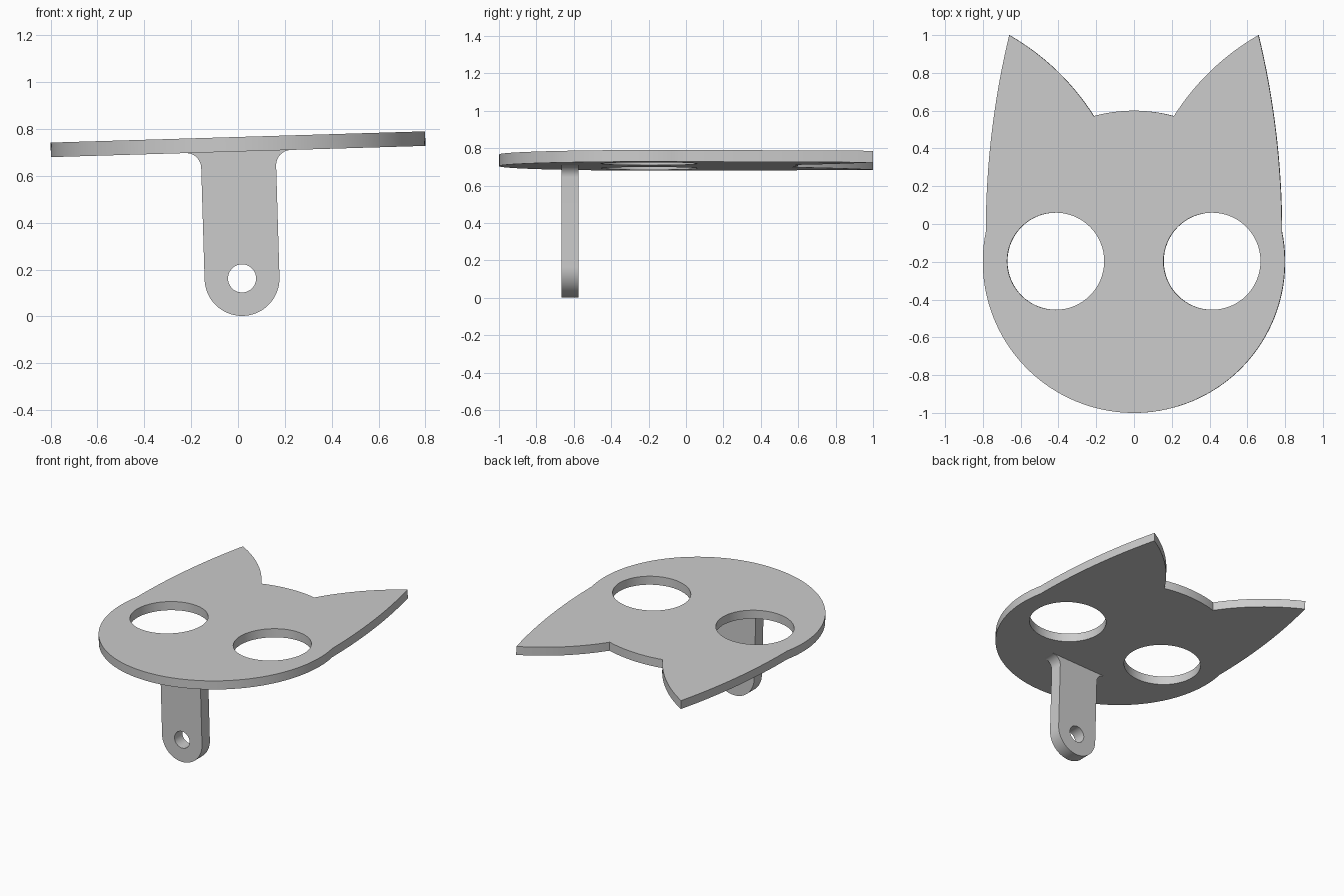
import bpy
import bmesh
from math import sin, cos, radians, atan2, pi
from mathutils import Matrix, Vector

cube = bpy.data.objects.get("Cube")
if cube:
    bpy.data.objects.remove(cube)

THICK = 0.062
HEAD_R, HEAD_Y = 0.8, -0.2

grey = bpy.data.materials.new("plain grey")
grey.use_nodes = True
grey.diffuse_color = (0.6, 0.6, 0.6, 1)
grey.node_tree.nodes["Principled BSDF"].inputs["Base Color"].default_value = (0.6, 0.6, 0.6, 1)


def arc(cx, cy, r, start, end, n):
    """Points on a circle between two angles in degrees."""
    angles = [radians(start + (end - start) * i / n) for i in range(n + 1)]
    return [(cx + r * cos(a), cy + r * sin(a)) for a in angles]


def bow(p, q, sag, n=16):
    """Circular arc from p to q, bulging to the right of travel by sag."""
    p, q = Vector(p), Vector(q)
    chord = q - p
    r = (chord.length ** 2 / 4 + sag ** 2) / (2 * sag)
    right = Vector((chord.y, -chord.x)).normalized()
    c = (p + q) / 2 - right * (r - sag)
    a, b = (atan2((v - c).y, (v - c).x) for v in (p, q))
    turn = (b - a + pi) % (2 * pi) - pi
    return [(c.x + r * cos(a + turn * i / n), c.y + r * sin(a + turn * i / n))
            for i in range(n + 1)]


def sheet(name, loops, thickness, matrix):
    """Extruded flat outline with holes, as a smooth-shaded mesh."""
    curve = bpy.data.curves.new(name, 'CURVE')
    curve.dimensions = '2D'
    curve.fill_mode = 'BOTH'
    curve.extrude = thickness / 2
    for loop in loops:
        spline = curve.splines.new('POLY')
        spline.points.add(len(loop) - 1)
        for point, (x, y) in zip(spline.points, loop):
            point.co = (x, y, 0, 1)
        spline.use_cyclic_u = True
    obj = bpy.data.objects.new(name, curve)
    bpy.context.collection.objects.link(obj)
    bpy.ops.object.select_all(action='DESELECT')
    obj.select_set(True)
    bpy.context.view_layer.objects.active = obj
    bpy.ops.object.convert(target='MESH')
    obj = bpy.context.view_layer.objects.active
    bm = bmesh.new()
    bm.from_mesh(obj.data)
    bmesh.ops.remove_doubles(bm, verts=bm.verts, dist=0.0001)
    bmesh.ops.recalc_face_normals(bm, faces=bm.faces)
    bm.to_mesh(obj.data)
    bm.free()
    obj.matrix_world = matrix
    obj.data.materials.clear()
    obj.data.materials.append(grey)
    bpy.ops.object.shade_smooth_by_angle(angle=radians(10))
    return obj


def mirrored(half):
    """Close a half outline that runs from bottom centre to top centre."""
    return half + [(-x, y) for x, y in reversed(half[1:-1])]


# The whole piece leans slightly, its left side higher
lean = Matrix.Translation((0, 0, 0.735)) @ Matrix.Rotation(-0.03, 4, 'Y')

# Cat-shaped face: round chin, pointed ears, shallow crown, two eye holes
chin = arc(0, HEAD_Y, HEAD_R, -90, 11.5, 40)
tip, notch = (0.66, 1.0), (0.212, 0.571)
crown = arc(0, HEAD_Y, HEAD_R, 74.6, 90, 8)
half = chin + bow(chin[-1], tip, 0.031)[1:] + bow(tip, notch, 0.038)[1:] + crown[1:]
eyes = [arc(side * 0.414, -0.197, 0.257, 0, 354.375, 63) for side in (-1, 1)]
sheet("cat_face_plate", [mirrored(half)] + eyes, THICK, lean)

# Hanging tab: rounded end with a pin hole, filleted where it meets the plate
under = -THICK / 2
tab_half = (arc(0, -0.573, 0.16, -90, 0, 24)
            + arc(0.225, under - 0.065, 0.065, 180, 90, 12)
            + [(0.225, under + 0.01), (0, under + 0.01)])
pin_hole = arc(0, -0.573, 0.06, 0, 352.5, 47)
upright = Matrix.Translation((0, -0.62, 0)) @ Matrix.Rotation(pi / 2, 4, 'X')
sheet("mounting_tab", [mirrored(tab_half), pin_hole], 0.09, lean @ upright)
